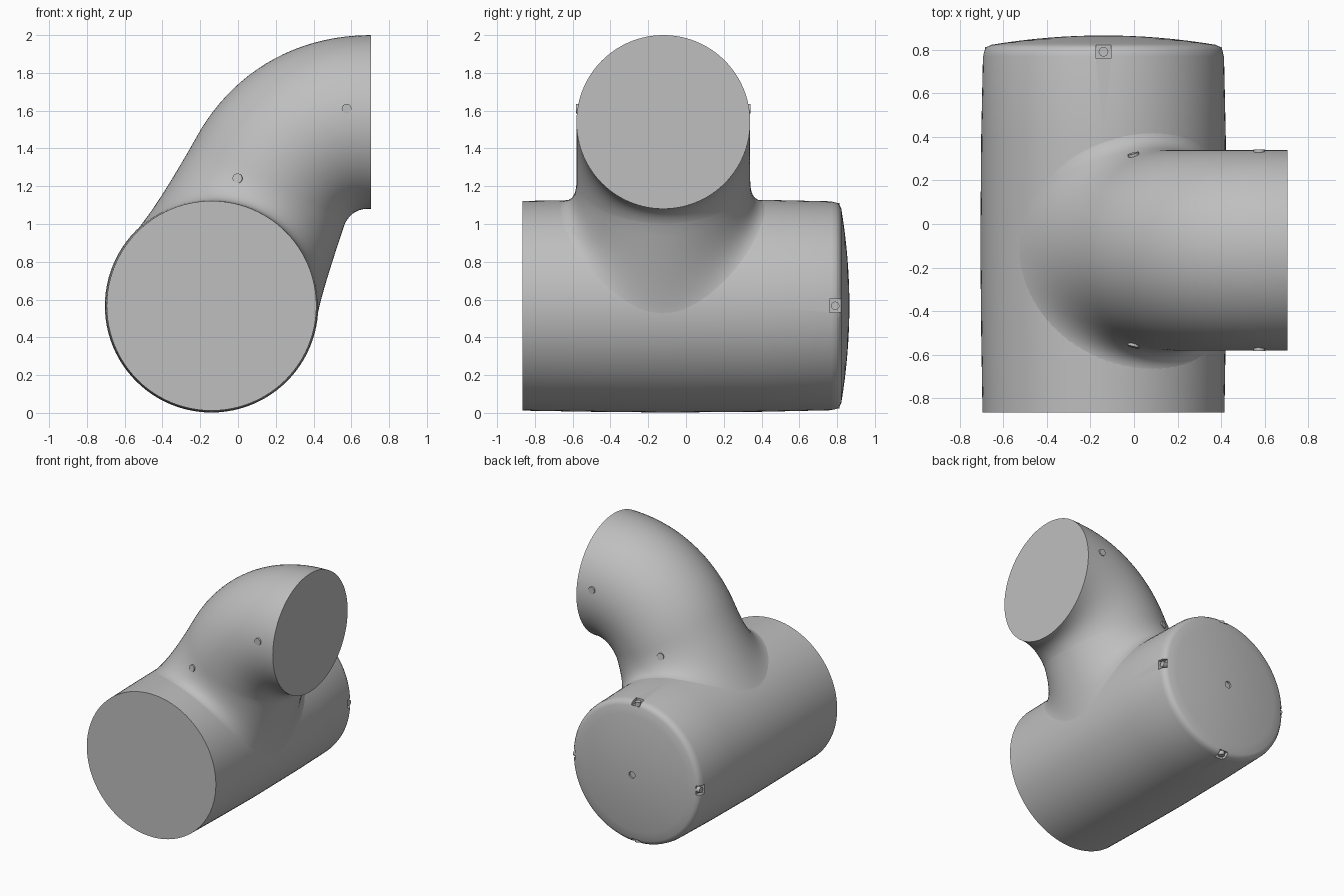
import bpy, bmesh, math
from mathutils import Vector, Matrix

if "Cube" in bpy.data.objects:
    bpy.data.objects.remove(bpy.data.objects["Cube"])

grey = bpy.data.materials.new("casing grey")
grey.use_nodes = True
COLOUR = (0.52, 0.52, 0.52, 1)
grey.diffuse_color = COLOUR
grey.node_tree.nodes["Principled BSDF"].inputs["Base Color"].default_value = COLOUR

CENTRE = Vector((-0.14, 0, 0.567))   # barrel axis runs along y
ELBOW_Y = -0.12
ELBOW_R = 0.46
SEGS = 96


def finish(name, bm):
    bmesh.ops.remove_doubles(bm, verts=bm.verts, dist=0.0001)
    bmesh.ops.recalc_face_normals(bm, faces=bm.faces)
    mesh = bpy.data.meshes.new(name)
    bm.to_mesh(mesh)
    bm.free()
    mesh.materials.append(grey)
    obj = bpy.data.objects.new(name, mesh)
    bpy.context.collection.objects.link(obj)
    return obj


def activate(obj):
    bpy.ops.object.select_all(action='DESELECT')
    obj.select_set(True)
    bpy.context.view_layer.objects.active = obj


def smooth(obj):
    activate(obj)
    bpy.ops.object.shade_smooth_by_angle(angle=math.radians(35))


def loft(bm, rings):
    rows = [[bm.verts.new(p) for p in ring] for ring in rings]
    for a, b in zip(rows, rows[1:]):
        for i in range(len(a)):
            j = (i + 1) % len(a)
            bm.faces.new((a[i], a[j], b[j], b[i]))
    return rows


def on_barrel(phi, y, r):
    return CENTRE + Vector((r * math.cos(phi), y, r * math.sin(phi)))


def barrel_radius(y):
    return 0.564 - 0.012 * abs(y + 0.1)


def cylinder(name, centre, axis, radius, depth):
    bm = bmesh.new()
    turn = Vector(axis).to_track_quat('Z', 'Y').to_matrix().to_4x4()
    bmesh.ops.create_cone(bm, cap_ends=True, segments=24, radius1=radius, radius2=radius,
                          depth=depth, matrix=Matrix.Translation(centre) @ turn)
    obj = finish(name, bm)
    smooth(obj)
    return obj


def cut(target, cutter):
    mod = target.modifiers.new("cut", 'BOOLEAN')
    mod.operation = 'DIFFERENCE'
    mod.solver = 'EXACT'
    mod.object = cutter
    activate(target)
    bpy.ops.object.modifier_apply(modifier=mod.name)
    bpy.data.objects.remove(cutter)


# Barrel: turned profile with a flat front and a domed back
profile = [(0.555, -0.865), (0.561, -0.5), (0.565, -0.1), (0.561, 0.4), (0.553, 0.77),
           (0.547, 0.797), (0.535, 0.813), (0.515, 0.822)]
dome = [(0.515 * (1 - k / 8), 0.822 + 0.043 * (1 - (1 - k / 8) ** 2)) for k in range(1, 8)]
bm = bmesh.new()
rows = loft(bm, [[on_barrel(2 * math.pi * i / SEGS, y, r) for i in range(SEGS)]
                 for r, y in profile + dome])
bm.faces.new(rows[0])
bm.faces.new(rows[-1])
barrel = finish("barrel_housing", bm)

# Four rim notches
for k in range(4):
    phi = k * math.pi / 2
    bm = bmesh.new()
    bmesh.ops.create_cube(bm, size=1, matrix=Matrix.Translation(on_barrel(phi, 0.79, 0.55))
                          @ Matrix.Rotation(-phi, 4, 'Y') @ Matrix.Diagonal((0.07, 0.06, 0.07, 1)))
    cut(barrel, finish("notch_cutter", bm))
# Recess in the middle of the dome
cut(barrel, cylinder("recess_cutter", CENTRE + Vector((0, 0.865, 0)), (0, 1, 0), 0.026, 0.03))
smooth(barrel)

# Bolt heads inside the notches
for k in range(4):
    phi = k * math.pi / 2
    cylinder("rim_bolt", on_barrel(phi, 0.79, 0.526), (math.cos(phi), 0, math.sin(phi)), 0.022, 0.035)


def bezier(points, t):
    pts = [Vector(p) for p in points]
    while len(pts) > 1:
        pts = [a.lerp(b, t) for a, b in zip(pts, pts[1:])]
    return pts[0]


# Elbow: round sections spanning an outer and an inner curve
outer = [(0.705, 0, 2.0), (0.27, 0, 2.0), (-0.05, 0, 1.77), (-0.22, 0, 1.46)]
inner = [(0.705, 0, 1.08), (0.63, 0, 1.085), (0.59, 0, 1.05), (0.565, 0, 1.0)]
angles = [2 * math.pi * i / SEGS for i in range(SEGS)]


def section(t):
    a, b = bezier(outer, t), bezier(inner, t)
    return [a.lerp(b, (1 - math.cos(s)) / 2) + Vector((0, ELBOW_Y + ELBOW_R * math.sin(s), 0))
            for s in angles]


rings = [section(k / 20) for k in range(21)]

# Fillet: each neck point bends onto the barrel surface
fillets = []
for s, neck in zip(angles, rings[-1]):
    blend = (1 - math.cos(s)) / 2
    way = Vector((-0.49, 0, -0.87)).lerp(Vector((-0.32, 0, -0.95)), blend).normalized()
    rel = neck - CENTRE
    rel.y = 0
    along = rel.dot(way)
    gap = max(0, along ** 2 - rel.length_squared + barrel_radius(neck.y) ** 2)
    corner = neck + way * (-along - math.sqrt(gap))
    foot_y = ELBOW_Y + 0.56 * math.sin(s)
    foot = on_barrel(math.radians(67.5 + 74.5 * math.cos(s)), foot_y, barrel_radius(foot_y))
    fillets.append((neck, corner, foot))
rings += [[bezier(f, k / 12) for f in fillets] for k in range(1, 13)]

bm = bmesh.new()
rows = loft(bm, rings)
bm.faces.new(rows[0])
hub = bm.verts.new(CENTRE + Vector((0, ELBOW_Y, 0)))
for i in range(SEGS):
    bm.faces.new((rows[-1][i], rows[-1][(i + 1) % SEGS], hub))
smooth(finish("elbow_housing", bm))

# Screw plugs on both sides of the elbow
for side in (-1, 1):
    cylinder("upper_plug", (0.575, ELBOW_Y + side * 0.447, 1.61), (0, side, 0), 0.026, 0.03)
    cylinder("lower_plug", (0.0, ELBOW_Y + side * 0.43, 1.24), (-0.25, side, 0.15), 0.026, 0.03)
